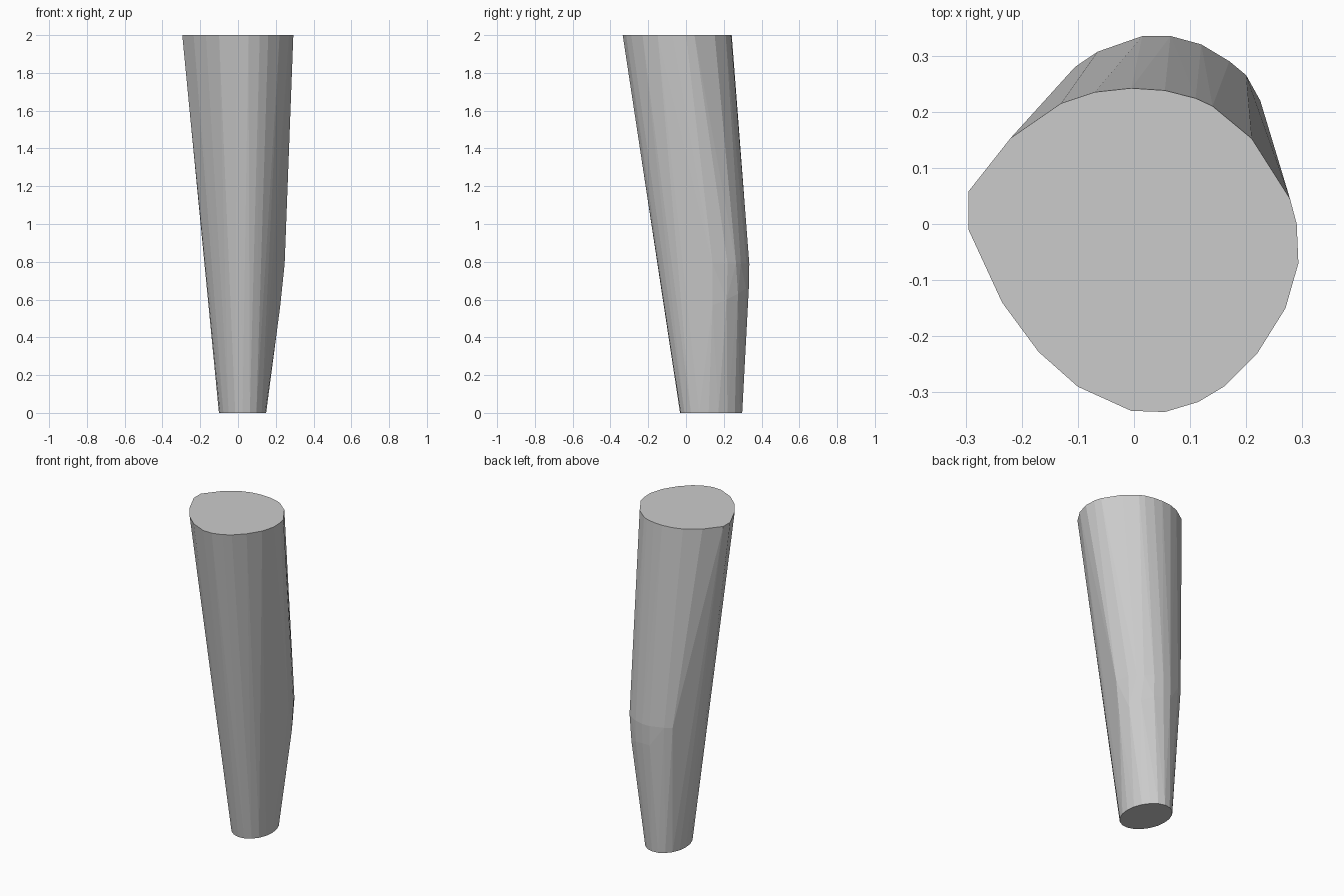
import bpy, bmesh, math

# Top outline, flat cut at z = 2
top = [(-0.295, 0.058), (-0.295, -0.01), (-0.235, -0.14), (-0.17, -0.228), (-0.10, -0.29),
       (-0.005, -0.333), (0.055, -0.335), (0.115, -0.317), (0.16, -0.29), (0.22, -0.23),
       (0.27, -0.15), (0.293, -0.07), (0.29, 0.0), (0.278, 0.045), (0.21, 0.152),
       (0.14, 0.21), (0.11, 0.224), (0.055, 0.238), (-0.005, 0.242), (-0.07, 0.235),
       (-0.13, 0.215), (-0.22, 0.153)]

# Bulge at the back: upper and lower edge of the bend
bend_high = [(-0.105, 0.28), (-0.065, 0.307), (0.015, 0.335), (0.065, 0.335), (0.12, 0.32),
             (0.17, 0.29), (0.20, 0.265), (0.225, 0.22), (0.247, 0.14)]
bend_low = [(0.015, 0.333, 0.67), (0.065, 0.333, 0.67), (0.12, 0.318, 0.66),
            (0.18, 0.275, 0.63), (0.215, 0.215, 0.60), (0.224, 0.14, 0.57)]

# Oval foot, slightly skewed
SIDES = 20
foot = [(0.024 + 0.125 * math.cos(a), 0.133 + 0.165 * math.sin(a - 0.08))
        for a in (2 * math.pi * i / SIDES for i in range(SIDES))]

points = [(x, y, 2.0) for x, y in top]
points += [(x, y, 0.79) for x, y in bend_high]
points += bend_low
points += [(x, y, 0.0) for x, y in foot]

# Tapered bent leg wrapped around the outlines
bm = bmesh.new()
for p in points:
    bm.verts.new(p)
hull = bmesh.ops.convex_hull(bm, input=bm.verts[:])
loose = [v for v in bm.verts if not v.link_faces]
bmesh.ops.delete(bm, geom=loose, context='VERTS')
bmesh.ops.dissolve_limit(bm, angle_limit=math.radians(0.5), verts=bm.verts[:], edges=bm.edges[:])
bmesh.ops.recalc_face_normals(bm, faces=bm.faces[:])

mesh = bpy.data.meshes.new("tapered_leg")
bm.to_mesh(mesh)
bm.free()
leg = bpy.data.objects.new("tapered_leg", mesh)
bpy.context.collection.objects.link(leg)
